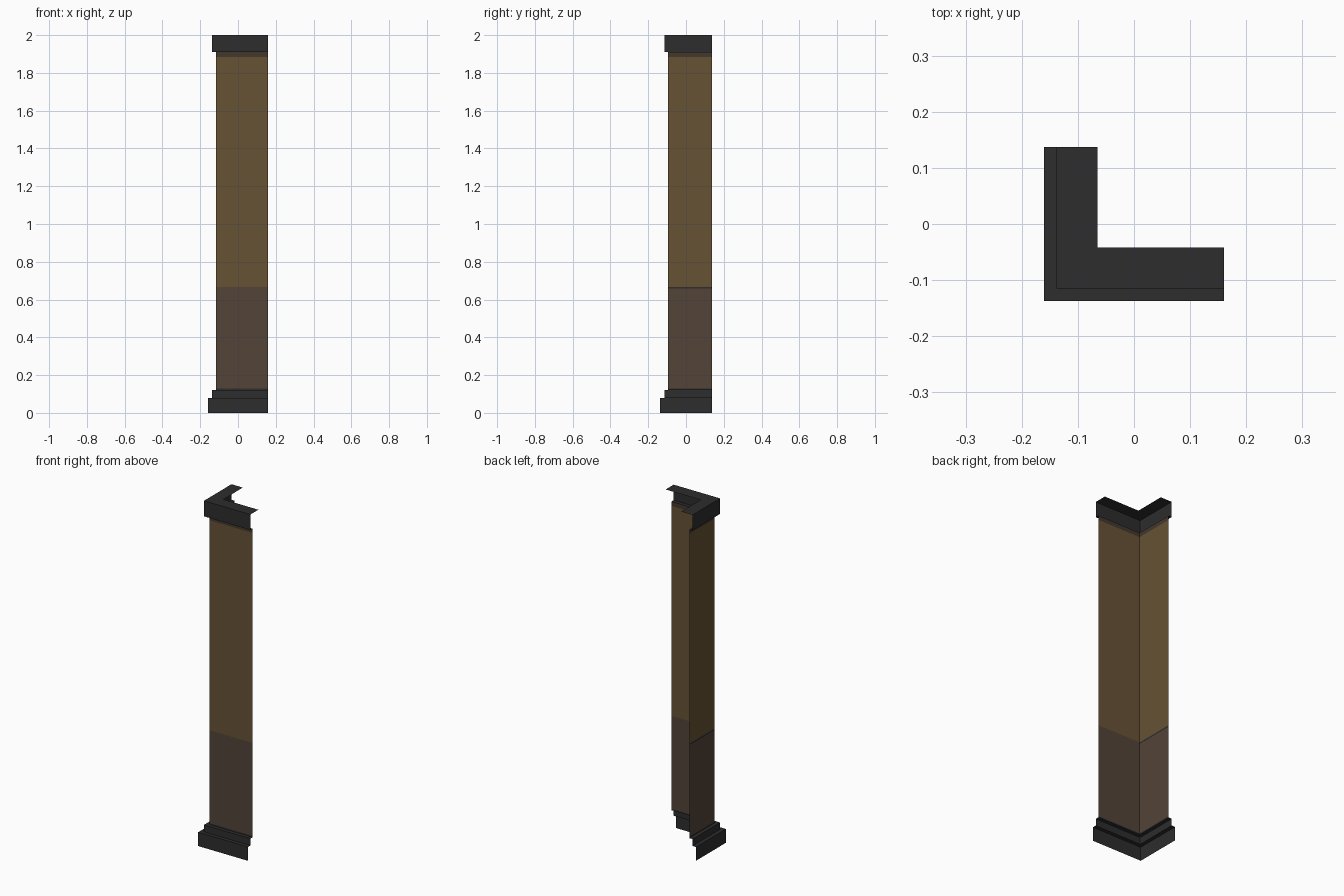
import bpy, bmesh

if "Cube" in bpy.data.objects:
    bpy.data.objects.remove(bpy.data.objects["Cube"])

X0, Y0 = -0.16, -0.137      # outermost corner
X1, Y1 = 0.16, 0.137        # open ends of the two wings


def material(name, rgb):
    m = bpy.data.materials.new(name)
    m.diffuse_color = (*rgb, 1.0)
    m.use_nodes = True
    m.node_tree.nodes["Principled BSDF"].inputs["Base Color"].default_value = m.diffuse_color
    return m


dark = material("dark_metal", (0.026, 0.026, 0.027))
tan = material("tan_brown", (0.134, 0.084, 0.035))
umber = material("grey_brown", (0.084, 0.057, 0.040))
shade = material("dusky_brown", (0.055, 0.040, 0.027))


def corner_sweep(name, profile, mats, rule=None):
    """Sweep an (inset, z) profile around the L-shaped corner as an open shell."""
    bm = bmesh.new()
    rows = []
    for d, z in profile:
        x, y = X0 + d, Y0 + d
        rows.append([bm.verts.new(p) for p in ((x, Y1, z), (x, y, z), (X1, y, z))])
    for a, b in zip(rows, rows[1:]):
        for i in range(2):
            f = bm.faces.new((a[i], a[i + 1], b[i + 1], b[i]))
            if rule:
                f.material_index = rule(f.calc_center_median().z, i == 0)
    me = bpy.data.meshes.new(name)
    bm.to_mesh(me)
    bm.free()
    for m in mats:
        me.materials.append(m)
    ob = bpy.data.objects.new(name, me)
    bpy.context.collection.objects.link(ob)
    return ob


# stepped plinth, open underneath
corner_sweep("stepped_base",
             [(0, 0), (0, 0.08), (0.022, 0.08), (0.022, 0.12), (0.043, 0.12)], [dark])


# shaft with colour bands by height; a thin dark joint on the side wing only
def band(z, side):
    if z < 0.128:
        return 0
    if 0.657 < z < 0.668:
        return 0 if side else 1
    if z < 0.66:
        return 1
    return 2 if z < 1.885 else 3


corner_sweep("shaft",
             [(0.043, z) for z in (0.12, 0.128, 0.658, 0.667, 1.885, 1.91)],
             [dark, umber, tan, shade], band)

# cap with its flat top plate
corner_sweep("cap",
             [(0.043, 1.91), (0.022, 1.91), (0.022, 2.0), (0.095, 2.0)], [dark])
